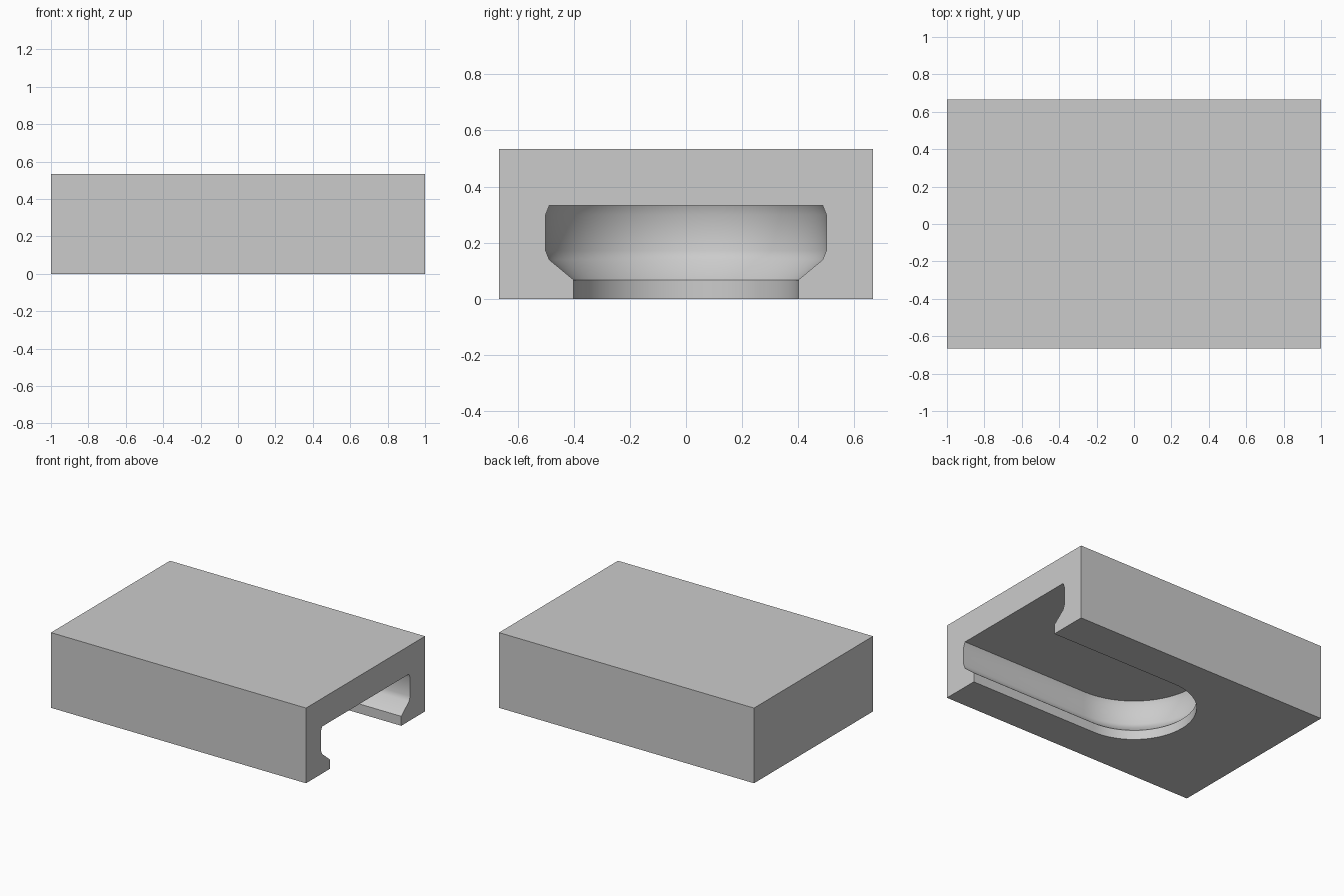
import bpy
import bmesh
from math import cos, sin, pi, radians

default = bpy.data.objects.get("Cube")
if default:
    bpy.data.objects.remove(default, do_unlink=True)

LENGTH, WIDTH, HEIGHT = 2.0, 1.333, 0.533
ARC_STEPS = 32

# Slot half width at each height, from below the floor to the slot ceiling
SLOT_PROFILE = [(0.4, -0.1), (0.4, 0.067), (0.487, 0.139),
                (0.5, 0.171), (0.5, 0.3), (0.487, 0.333)]


def make_material(name, value):
    mat = bpy.data.materials.new(name)
    mat.use_nodes = True
    color = (value, value, value, 1)
    mat.diffuse_color = color
    mat.node_tree.nodes["Principled BSDF"].inputs["Base Color"].default_value = color
    return mat


def make_object(name, bm, mat):
    bmesh.ops.recalc_face_normals(bm, faces=bm.faces)
    mesh = bpy.data.meshes.new(name)
    bm.to_mesh(mesh)
    bm.free()
    mesh.materials.append(mat)
    obj = bpy.data.objects.new(name, mesh)
    bpy.context.collection.objects.link(obj)
    return obj


def slot_outline(radius):
    # Round closed end at the centre, straight sides running out past +x
    arc = [pi / 2 + pi * i / ARC_STEPS for i in range(ARC_STEPS + 1)]
    points = [(radius * cos(a), radius * sin(a)) for a in arc]
    return [(LENGTH, radius)] + points + [(LENGTH, -radius)]


grey = make_material("light grey", 0.6)

# Solid block
bm = bmesh.new()
bmesh.ops.create_cube(bm, size=1)
bmesh.ops.scale(bm, vec=(LENGTH, WIDTH, HEIGHT), verts=bm.verts)
bmesh.ops.translate(bm, vec=(0, 0, HEIGHT / 2), verts=bm.verts)
block = make_object("slotted_block", bm, grey)

# Undercut slot cutter, stacked from outlines
bm = bmesh.new()
rings = [[bm.verts.new((x, y, z)) for x, y in slot_outline(r)]
         for r, z in SLOT_PROFILE]
for low, high in zip(rings, rings[1:]):
    for i in range(len(low)):
        j = (i + 1) % len(low)
        bm.faces.new((low[i], low[j], high[j], high[i]))
bm.faces.new(rings[0])
bm.faces.new(rings[-1])
cutter = make_object("slot_cutter", bm, grey)
cutter.hide_render = True

# Cut the slot, then smooth its rounded walls
cut = block.modifiers.new("slot", "BOOLEAN")
cut.operation = "DIFFERENCE"
cut.solver = "EXACT"
cut.object = cutter
bpy.ops.object.select_all(action="DESELECT")
bpy.context.view_layer.objects.active = block
block.select_set(True)
bpy.ops.object.modifier_apply(modifier=cut.name)
bpy.data.objects.remove(cutter, do_unlink=True)
bpy.ops.object.shade_smooth_by_angle(angle=radians(30))
